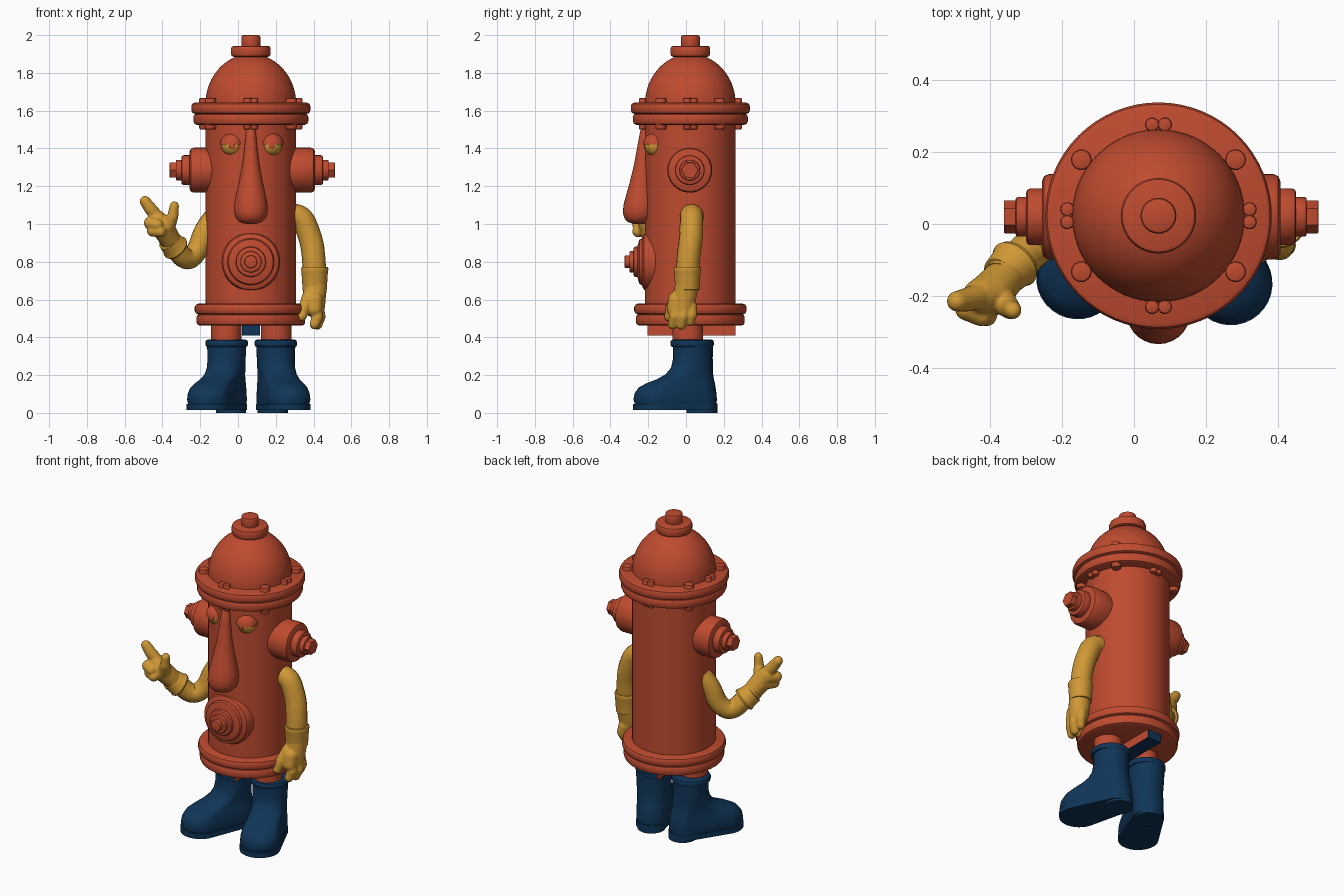
import bpy, bmesh, math
from mathutils import Vector, Matrix

if "Cube" in bpy.data.objects:
    bpy.data.objects.remove(bpy.data.objects["Cube"])

CX, CY = 0.068, 0.023          # axis of the hydrant body
TAU = math.tau


def material(name, rgb):
    m = bpy.data.materials.new(name)
    m.diffuse_color = (*rgb, 1)
    m.use_nodes = True
    m.node_tree.nodes["Principled BSDF"].inputs["Base Color"].default_value = m.diffuse_color
    return m


RED = material("hydrant_red", (0.52, 0.070, 0.029))
YELLOW = material("mustard_yellow", (0.63, 0.315, 0.036))
BLUE = material("boot_blue", (0.005, 0.036, 0.098))


def finish(name, bm, mat, angle=38):
    bmesh.ops.recalc_face_normals(bm, faces=bm.faces[:])
    me = bpy.data.meshes.new(name)
    bm.to_mesh(me)
    bm.free()
    me.materials.append(mat)
    ob = bpy.data.objects.new(name, me)
    bpy.context.collection.objects.link(ob)
    bpy.ops.object.select_all(action='DESELECT')
    ob.select_set(True)
    bpy.context.view_layer.objects.active = ob
    bpy.ops.object.shade_smooth_by_angle(angle=math.radians(angle))
    return ob


def loft(name, rings, mat, matrix=Matrix(), angle=38):
    """Skin a stack of equal-count rings and cap both ends."""
    bm = bmesh.new()
    vs = [[bm.verts.new(matrix @ Vector(p)) for p in ring] for ring in rings]
    n = len(vs[0])
    for a, b in zip(vs, vs[1:]):
        for i in range(n):
            j = (i + 1) % n
            bm.faces.new((a[i], a[j], b[j], b[i]))
    bm.faces.new(vs[0])
    bm.faces.new(vs[-1])
    return finish(name, bm, mat, angle)


def lathe(name, profile, loc, mat, axis=(0, 0, 1), seg=48, angle=38):
    """Turn a (radius, height) profile around an axis through loc."""
    rings = [[(r * math.cos(TAU * i / seg), r * math.sin(TAU * i / seg), z)
              for i in range(seg)] for r, z in profile]
    m = Matrix.Translation(loc) @ Vector(axis).to_track_quat('Z', 'Y').to_matrix().to_4x4()
    return loft(name, rings, mat, m, angle)


def disc(r, z0, z1, b=0.012):
    """Profile of a round-edged disc."""
    k = b * 0.3
    return [(r - b, z0), (r - k, z0 + k), (r, z0 + b), (r, z1 - b), (r - k, z1 - k), (r - b, z1)]


def ball_profile(r, a0, a1, n=14):
    return [(max(1e-4, r * math.cos(a)), r * math.sin(a))
            for a in (a0 + (a1 - a0) * i / n for i in range(n + 1))]


# ---- body, flanges and domed cap
BASE = (CX, CY, 0)
lathe("body", [(0.24, 0.48), (0.24, 1.60)], BASE, RED, seg=64)
for name, r, z0, z1 in (("cap_flange_upper", 0.315, 1.583, 1.642), ("cap_flange_lower", 0.304, 1.525, 1.585),
                        ("foot_flange_upper", 0.297, 0.522, 0.578), ("foot_flange_lower", 0.288, 0.462, 0.524)):
    lathe(name, disc(r, z0, z1, 0.018), BASE, RED, seg=64)
lathe("dome", [(r * 0.24, 1.635 + 0.265 * h) for r, h in ball_profile(1, 0, math.pi / 2 - 0.05, 18)],
      BASE, RED, seg=64)
lathe("crown_disc", disc(0.105, 1.885, 1.943, 0.014), BASE, RED)
lathe("crown_knob", disc(0.05, 1.93, 2.0, 0.01), BASE, RED, seg=24)

# ---- through bolts: four single ones and four pairs
bolts = [(s, 0.029) for s in (36, 144, 216, 324)]
bolts += [(q + d, 0.02) for q in (0, 90, 180, 270) for d in (-4, 4)]
for deg, r in bolts:
    a = math.radians(deg)
    rad = 0.265 if r > 0.025 else 0.254
    lathe("flange_bolt", disc(r, 1.50, 1.668, 0.008),
          (CX + rad * math.cos(a), CY + rad * math.sin(a), 0), RED, seg=14)

# ---- side outlets and the front valve
for side, shift in ((-1, -0.006), (1, 0.009)):
    loc = (CX + side * shift * side * side, CY - 0.003, 1.285)
    loc = (CX + side * shift, CY - 0.003, 1.285)
    lathe("side_outlet_collar", disc(0.119, 0.16, 0.33, 0.02), loc, RED, (side, 0, 0), 40)
    lathe("side_outlet_ring", disc(0.079, 0.31, 0.374, 0.012), loc, RED, (side, 0, 0), 32)
    lathe("side_outlet_neck", disc(0.055, 0.36, 0.403, 0.006), loc, RED, (side, 0, 0), 32)
    lathe("side_outlet_nut", disc(0.046, 0.38, 0.436, 0.004), loc, RED, (side, 0, 0), 6, 25)
VALVE = (CX, 0, 0.80)
lathe("front_valve_plate", [(0.155, 0.08), (0.155, 0.205), (0.148, 0.222), (0.13, 0.232),
                            (0.124, 0.232), (0.118, 0.247), (0.08, 0.258)], VALVE, RED, (0, -1, 0))
lathe("front_valve_ring", disc(0.08, 0.24, 0.278, 0.01), VALVE, RED, (0, -1, 0))
lathe("front_valve_neck", disc(0.056, 0.26, 0.30, 0.006), VALVE, RED, (0, -1, 0))
lathe("front_valve_knob", disc(0.034, 0.28, 0.325, 0.006), VALVE, RED, (0, -1, 0), 24)

# ---- long drooping nose: (height, radius, front y)
nose = [(1.522, 0.006, -0.215), (1.515, 0.018, -0.232), (1.49, 0.026, -0.243), (1.42, 0.032, -0.256),
        (1.32, 0.044, -0.274), (1.22, 0.063, -0.298), (1.15, 0.080, -0.318), (1.10, 0.089, -0.331),
        (1.06, 0.089, -0.334), (1.03, 0.078, -0.326), (1.01, 0.058, -0.308), (1.0, 0.025, -0.275)]
loft("nose", [[(CX + r * math.cos(TAU * i / 28), yf + r + r * math.sin(TAU * i / 28), z)
               for i in range(28)] for z, r, yf in nose], RED, angle=80)

# ---- sleepy eyes
for side in (-1, 1):
    eye = Vector((CX + 0.005 + side * 0.104, -0.163, 1.418))
    lathe("eyeball", ball_profile(0.058, -1.5, 1.5), eye, YELLOW, seg=28)
    lathe("eyelid", [(0.05, 0.004)] + ball_profile(0.065, 0.06, 1.5), eye, RED, seg=28)
    lathe("pupil", disc(0.016, 0.05, 0.0595, 0.002), eye - Vector((0, 0, 0.006)), RED, (0, -1, 0), 16)


# ---- boots and legs
def stadium(z, front, back, hf, hb, n=16):
    """Footprint ring: round toe of radius hf, round heel of radius hb."""
    heel = [(hb * math.cos(math.pi * i / n), back - hb + hb * math.sin(math.pi * i / n), z)
            for i in range(n + 1)]
    toe = [(-hf * math.cos(math.pi * i / n), front + hf - hf * math.sin(math.pi * i / n), z)
           for i in range(n + 1)]
    return heel + toe


boot_shape = [(0.04, -0.315, 0.125, 0.108, 0.088), (0.07, -0.325, 0.128, 0.115, 0.09),
              (0.105, -0.318, 0.125, 0.112, 0.09), (0.135, -0.295, 0.12, 0.105, 0.09),
              (0.158, -0.25, 0.116, 0.097, 0.09), (0.178, -0.195, 0.11, 0.094, 0.09),
              (0.205, -0.145, 0.106, 0.094, 0.092), (0.24, -0.115, 0.104, 0.096, 0.096),
              (0.29, -0.103, 0.102, 0.10, 0.10), (0.36, -0.104, 0.104, 0.104, 0.104)]
for side, x, turn, y in ((-1, -0.060, -27, 0.04), (1, 0.200, 19, 0.035)):
    m = Matrix.Translation((x, y, 0)) @ Matrix.Rotation(math.radians(turn), 4, 'Z')
    loft("boot", [stadium(*s) for s in boot_shape], BLUE, m, 60)
    loft("boot_sole", [stadium(z, -0.328, 0.13, 0.116, 0.092) for z in (0.014, 0.046)], BLUE, m)
    loft("boot_heel", [stadium(z, -0.03, 0.132, 0.08, 0.08) for z in (0.0, 0.05)], BLUE, m)
    lathe("boot_rim", disc(0.113, 0.348, 0.388, 0.014), (x, y - 0.005, 0), BLUE)
    lathe("leg", [(0.081, 0.36), (0.081, 0.47)], (x + side * 0.002, 0.01, 0), RED, seg=32)

# ---- bar under the body: red sides, blue ends and underside
bm = bmesh.new()
bmesh.ops.create_cube(bm, size=1, matrix=Matrix.Translation((CX, 0.03, 0.44))
                      @ Matrix.Diagonal((0.096, 0.465, 0.06, 1)))
bar = finish("under_bar", bm, RED)
bar.data.materials.append(BLUE)
for f in bar.data.polygons:
    f.material_index = 0 if abs(f.normal.x) > 0.5 else 1


# ---- arms: bevelled curves
def arm(name, pts, r):
    cu = bpy.data.curves.new(name, 'CURVE')
    cu.dimensions = '3D'
    cu.bevel_depth, cu.bevel_resolution, cu.use_fill_caps = r, 6, True
    sp = cu.splines.new('NURBS')
    sp.points.add(len(pts) - 1)
    for p, co in zip(sp.points, pts):
        p.co = (*co, 1)
    sp.order_u, sp.use_endpoint_u, sp.resolution_u = 3, True, 8
    cu.materials.append(YELLOW)
    ob = bpy.data.objects.new(name, cu)
    bpy.context.collection.objects.link(ob)
    bpy.ops.object.select_all(action='DESELECT')
    ob.select_set(True)
    bpy.context.view_layer.objects.active = ob
    bpy.ops.object.convert(target='MESH')


arm("raised_arm", [(-0.13, 0.03, 1.03), (-0.18, 0.01, 0.97), (-0.215, -0.01, 0.85),
                   (-0.275, -0.06, 0.80), (-0.34, -0.12, 0.885), (-0.37, -0.155, 0.93)], 0.056)
arm("lowered_arm", [(0.24, 0.03, 1.03), (0.325, 0.03, 1.07), (0.385, 0.028, 0.93),
                    (0.402, 0.012, 0.83), (0.407, 0.005, 0.70)], 0.062)


# ---- gloves: chains of balls fused into one skin, plus cuffs
def glove(name, chains):
    bm = bmesh.new()
    for chain in chains:
        pts = [Vector(p) for p in chain]
        for a, b in zip(pts, pts[1:]):
            for i in range(7):
                p = a.lerp(b, i / 6)
                bmesh.ops.create_uvsphere(bm, u_segments=16, v_segments=10, radius=p.w,
                                          matrix=Matrix.Translation(p.xyz))
    ob = finish(name, bm, YELLOW)
    rm = ob.modifiers.new("fuse", 'REMESH')
    rm.mode, rm.voxel_size, rm.use_smooth_shade = 'VOXEL', 0.006, True
    sm = ob.modifiers.new("soften", 'SMOOTH')
    sm.factor, sm.iterations = 0.5, 3


glove("pointing_glove", [
    [(-0.36, -0.15, 0.92, 0.056), (-0.40, -0.195, 0.985, 0.062), (-0.425, -0.20, 1.02, 0.05)],  # palm
    [(-0.43, -0.20, 1.04, 0.036), (-0.463, -0.21, 1.08, 0.034), (-0.492, -0.215, 1.12, 0.029)],  # index
    [(-0.37, -0.21, 0.99, 0.04), (-0.345, -0.235, 1.04, 0.03), (-0.337, -0.24, 1.095, 0.025)],  # thumb
    [(-0.44, -0.19, 1.01, 0.034), (-0.465, -0.235, 1.005, 0.034), (-0.425, -0.255, 0.995, 0.03)],  # curled
    [(-0.43, -0.19, 0.97, 0.034), (-0.45, -0.235, 0.965, 0.033), (-0.41, -0.255, 0.96, 0.03)]])
lathe("pointing_cuff", [(0.05, 0), (0.068, 0.0), (0.073, 0.012), (0.067, 0.024), (0.06, 0.075), (0.045, 0.08)],
      (-0.325, -0.105, 0.868), YELLOW, (-0.55, -0.55, 0.6), 32)

glove("hanging_glove", [
    [(0.408, 0.005, 0.68, 0.064), (0.405, -0.005, 0.62, 0.062), (0.405, -0.01, 0.56, 0.056)],
    [(0.405, -0.05, 0.60, 0.045), (0.405, -0.06, 0.55, 0.042)],
    [(0.415, 0.025, 0.56, 0.034), (0.425, 0.03, 0.52, 0.03), (0.415, 0.02, 0.485, 0.026)],
    [(0.42, -0.01, 0.56, 0.036), (0.432, -0.015, 0.51, 0.032), (0.42, -0.025, 0.467, 0.027)],
    [(0.41, -0.05, 0.56, 0.036), (0.42, -0.06, 0.51, 0.031), (0.405, -0.07, 0.468, 0.026)],
    [(0.38, -0.04, 0.62, 0.04), (0.352, -0.075, 0.56, 0.032), (0.338, -0.09, 0.51, 0.026)]])
lathe("hanging_cuff", [(0.05, 0), (0.069, 0.0), (0.073, -0.012), (0.070, -0.024), (0.064, -0.12), (0.05, -0.125)],
      (0.406, 0.007, 0.772), YELLOW, seg=32)
